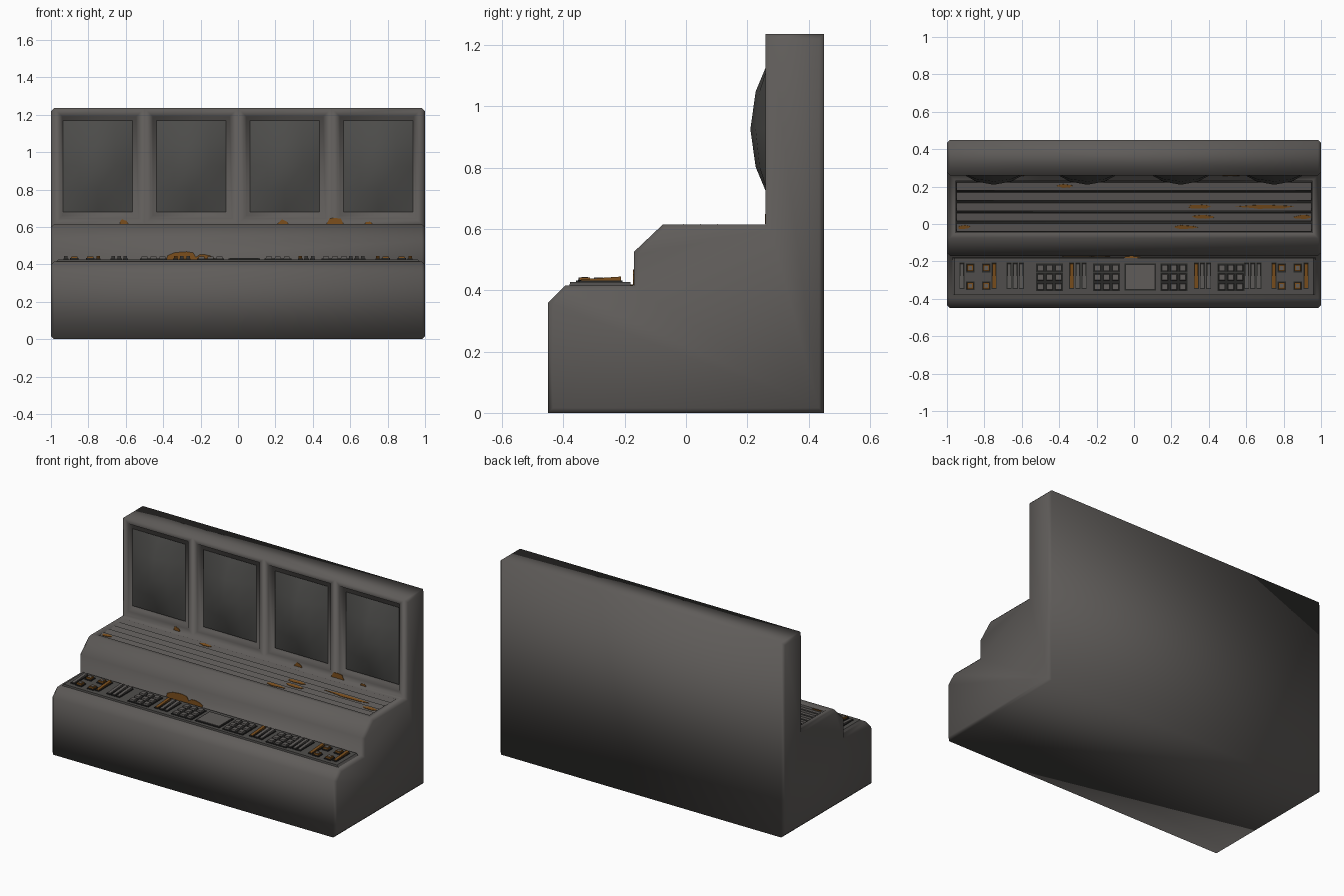
import bpy, bmesh, math, random
from mathutils import Matrix, Vector

random.seed(4)
cube = bpy.data.objects.get("Cube")
if cube:
    bpy.data.objects.remove(cube, do_unlink=True)


def material(name, rgb):
    m = bpy.data.materials.new(name)
    m.use_nodes = True
    color = (*rgb, 1)
    m.diffuse_color = color
    bsdf = m.node_tree.nodes["Principled BSDF"]
    bsdf.inputs["Base Color"].default_value = color
    bsdf.inputs["Roughness"].default_value = 0.8
    return m


GREY = material("worn_grey", (0.115, 0.107, 0.101))
DARK = material("dark_gap", (0.02, 0.02, 0.019))
GLASS = material("screen_grey", (0.075, 0.074, 0.07))
PANEL = material("panel_grey", (0.08, 0.076, 0.072))
RUST = material("rust_orange", (0.2, 0.078, 0.012))


def finish(name, bm, mats, smooth=False):
    bmesh.ops.recalc_face_normals(bm, faces=bm.faces)
    me = bpy.data.meshes.new(name)
    bm.to_mesh(me)
    bm.free()
    for m in mats:
        me.materials.append(m)
    for p in me.polygons:
        p.use_smooth = smooth
    ob = bpy.data.objects.new(name, me)
    bpy.context.collection.objects.link(ob)
    return ob


def add_box(bm, centre, size, tilt=0, mat=0, top=1):
    """Box, optionally tilted about x and narrowed at the top."""
    before = set(bm.faces)
    verts = bmesh.ops.create_cube(bm, size=1)["verts"]
    for v in verts:
        k = top if v.co.z > 0 else 1
        v.co = Vector((v.co.x * size[0] * k, v.co.y * size[1] * k, v.co.z * size[2]))
    turn = Matrix.Translation(centre) @ Matrix.Rotation(tilt, 4, 'X')
    bmesh.ops.transform(bm, matrix=turn, verts=verts)
    for f in set(bm.faces) - before:
        f.material_index = mat


# Console body: stepped side profile pulled across the width
profile = [(-0.45, 0), (-0.45, 0.36), (-0.395, 0.415), (-0.17, 0.415), (-0.17, 0.525),
           (-0.075, 0.615), (0.26, 0.615), (0.26, 1.235), (0.45, 1.235), (0.45, 0)]
bm = bmesh.new()
cap = bm.faces.new([bm.verts.new((-1, y, z)) for y, z in profile])
ext = bmesh.ops.extrude_face_region(bm, geom=[cap], use_keep_orig=True)
bmesh.ops.translate(bm, vec=(2, 0, 0),
                    verts=[g for g in ext["geom"] if isinstance(g, bmesh.types.BMVert)])
bmesh.ops.recalc_face_normals(bm, faces=bm.faces)
rims = [e for e in bm.edges if abs(e.verts[0].co.x - e.verts[1].co.x) < 0.001]
bmesh.ops.bevel(bm, geom=rims, offset=0.016, segments=1, affect='EDGES')
bm.normal_update()


def faces_at(normal, axis, value):
    return [f for f in bm.faces if f.normal.dot(Vector(normal)) > 0.99
            and abs(f.calc_center_median()[axis] - value) < 0.01 and f.calc_area() > 0.1]


# Four screen recesses in the upright
for x in (-0.5, 0, 0.5):
    wall = faces_at((0, -1, 0), 1, 0.26)
    edges = list({e for f in wall for e in f.edges})
    verts = list({v for f in wall for v in f.verts})
    bmesh.ops.bisect_plane(bm, geom=wall + edges + verts,
                           plane_co=(x, 0, 0), plane_no=(1, 0, 0))
    bm.normal_update()
wall = faces_at((0, -1, 0), 1, 0.26)
bmesh.ops.inset_individual(bm, faces=wall, thickness=0.045)
bmesh.ops.inset_individual(bm, faces=wall, thickness=0.018, depth=-0.025)

# Long vent opening in the upper deck
deck = faces_at((0, 0, 1), 2, 0.615)
bmesh.ops.inset_region(bm, faces=deck, thickness=0.03, use_even_offset=True)
bmesh.ops.inset_region(bm, faces=deck, thickness=0.003, depth=-0.04, use_even_offset=True)
for f in deck:
    f.material_index = 1
finish("console_body", bm, [GREY, DARK], smooth=True)

# Bulging screens
for i, cx in enumerate((-0.75, -0.25, 0.25, 0.75)):
    bm = bmesh.new()
    bmesh.ops.create_grid(bm, x_segments=4, y_segments=4, size=1)
    for v in bm.verts:
        u, w = v.co.x, v.co.y
        v.co = (cx + u * 0.186, 0.278 - 0.068 * (1 - u * u) * (1 - w * w), 0.925 + w * 0.245)
    screen = finish("screen_%d" % (i + 1), bm, [GLASS], smooth=True)
    if screen.data.polygons[0].normal.y > 0:
        screen.data.flip_normals()

# Vent slats
TILT = math.radians(14)
slat_y = [-0.017 + 0.055 * i for i in range(5)]
bm = bmesh.new()
for y in slat_y:
    add_box(bm, (0, y, 0.603), (1.9, 0.044, 0.012), TILT)
finish("vent_slats", bm, [GREY])

# Raised control panel on the lower ledge
bm = bmesh.new()
add_box(bm, (0, -0.28, 0.4185), (1.95, 0.2, 0.017), top=0.985)
finish("control_panel", bm, [PANEL])

# Controls: keypads, sliders and end switches, each on a dark surround
KEY, SLIDER, SWITCH = bmesh.new(), bmesh.new(), bmesh.new()
MID = 0.033


def key(bm, x, y, size):
    add_box(bm, (x, y, 0.429), (size + 0.012, size + 0.012, 0.006), mat=1)
    add_box(bm, (x, y, 0.434), (size, size, 0.016), top=0.85)


def slider(x, rusty=False):
    add_box(SLIDER, (x, -0.277, 0.429), (0.027, 0.14, 0.006), mat=1)
    add_box(SLIDER, (x, -0.277, 0.434), (0.019, 0.13, 0.012), math.radians(4),
            mat=2 if rusty else 0)


for side in (-1, 1):
    for centre in (0.18, 0.485):
        for dx in (-0.048, 0, 0.048):
            for y in (-0.235, -0.285, -0.335):
                key(KEY, MID + side * centre + dx, y, 0.036)
    for centre in (MID + side * 0.333, side * 0.635):
        for k in (-1, 0, 1):
            slider(centre + k * 0.033, rusty=(k == -1 and abs(centre) < 0.5))
    slider(side * 0.92, rusty=side > 0)
    slider(side * 0.748, rusty=True)
    for x in (0.875, 0.79):
        for y in (-0.235, -0.33):
            add_box(SWITCH, (side * x, y, 0.429), (0.046, 0.046, 0.008), mat=1)
            add_box(SWITCH, (side * x, y, 0.435), (0.036, 0.036, 0.014), mat=2, top=0.9)
            add_box(SWITCH, (side * x, y, 0.442), (0.02, 0.02, 0.003))
finish("keypad_keys", KEY, [GREY, DARK])
finish("sliders", SLIDER, [GREY, DARK, RUST])
finish("end_switches", SWITCH, [GREY, DARK, RUST])

# Small flat display in the middle
bm = bmesh.new()
add_box(bm, (MID, -0.283, 0.429), (0.17, 0.145, 0.006), mat=1)
add_box(bm, (MID, -0.283, 0.431), (0.154, 0.13, 0.008))
finish("centre_display", bm, [GREY, DARK])


# Rust patches: thin ragged plates
def patch(bm, centre, w, h, tilt=0, upright=False):
    verts = []
    for i in range(14):
        a = math.tau * i / 14
        r = random.uniform(0.75, 1.1)
        across = r * h * math.sin(a) / 2
        if upright:
            across = max(across, 0)
        verts.append(bm.verts.new((r * w * math.cos(a) / 2, across, 0)))
    face = bm.faces.new(verts)
    ext = bmesh.ops.extrude_face_region(bm, geom=[face], use_keep_orig=True)
    top = [g for g in ext["geom"] if isinstance(g, bmesh.types.BMVert)]
    bmesh.ops.translate(bm, vec=(0, 0, 0.003), verts=top)
    turn = Matrix.Rotation(math.pi / 2 if upright else tilt, 4, 'X')
    bmesh.ops.transform(bm, matrix=Matrix.Translation(centre) @ turn, verts=verts + top)


bm = bmesh.new()
patch(bm, (-0.29, -0.17, 0.417), 0.18, 0.13, upright=True)
patch(bm, (-0.19, -0.17, 0.417), 0.13, 0.07, upright=True)
for x, w, h in ((-0.61, 0.05, 0.05), (0.24, 0.06, 0.05), (0.52, 0.1, 0.075), (0.7, 0.04, 0.03)):
    patch(bm, (x, 0.26, 0.616), w, h, upright=True)
for x, row, w in ((-0.91, 0, 0.07), (0.27, 0, 0.14), (0.37, 1, 0.12), (0.7, 2, 0.3),
                  (0.9, 1, 0.09), (0.35, 2, 0.12), (-0.37, 4, 0.08)):
    patch(bm, (x, slat_y[row], 0.61), w, 0.022, TILT)
patch(bm, (-0.01, -0.178, 0.416), 0.09, 0.012)
finish("rust_patches", bm, [RUST])
